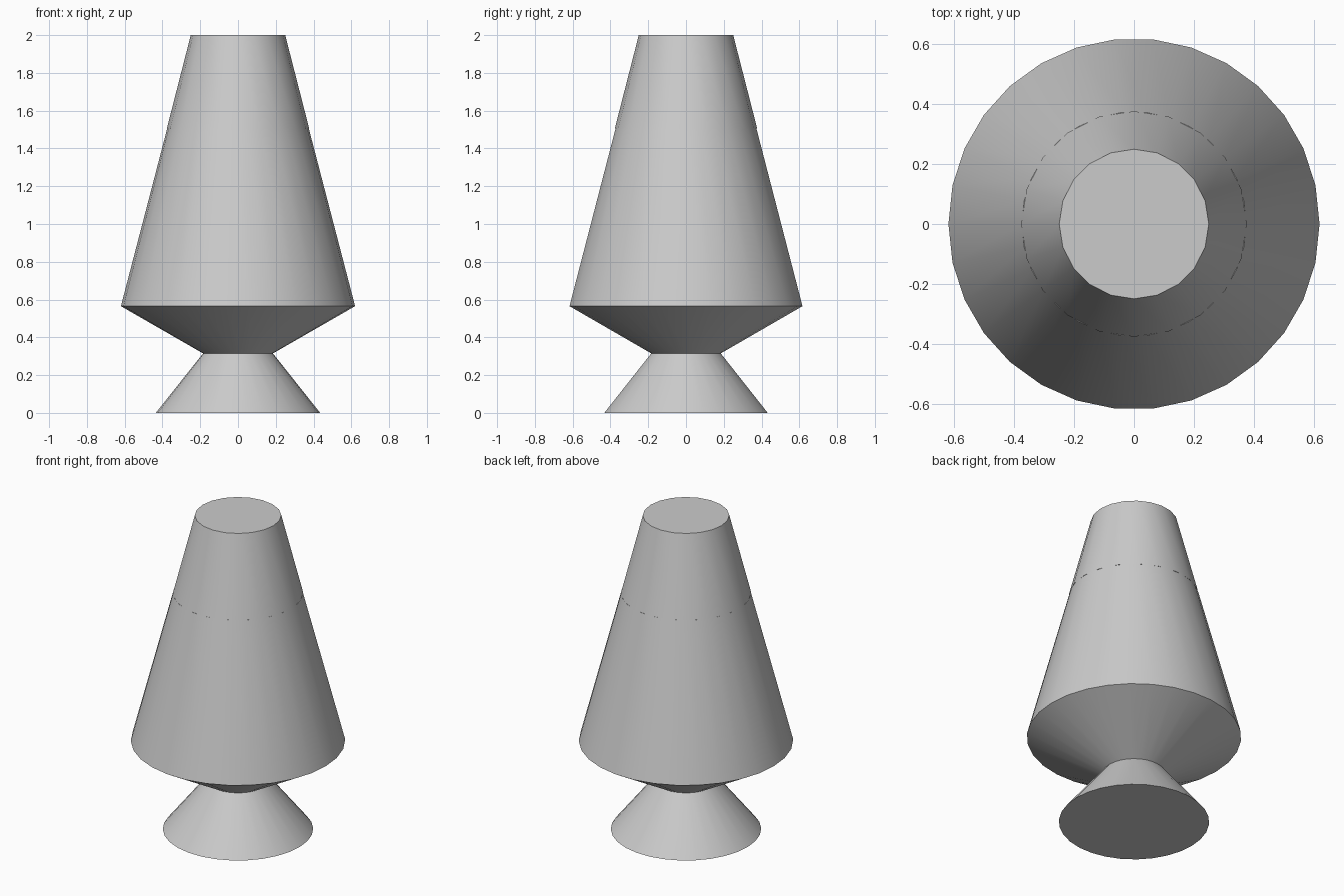
import bpy

cube = bpy.data.objects.get("Cube")
if cube:
    bpy.data.objects.remove(cube, do_unlink=True)

grey = bpy.data.materials.new("plain grey")
grey.use_nodes = True
colour = (0.6, 0.6, 0.6, 1)
grey.diffuse_color = colour
grey.node_tree.nodes["Principled BSDF"].inputs["Base Color"].default_value = colour


def frustum(name, sides, z_low, z_high, r_low, r_high):
    """Capped, smooth-sided cone section between two heights."""
    bpy.ops.mesh.primitive_cone_add(
        vertices=sides, radius1=r_low, radius2=r_high,
        depth=z_high - z_low, location=(0, 0, (z_low + z_high) / 2),
        rotation=(0, 0, 1.5707963))  # a corner of the ring lies on the x axis
    part = bpy.context.object
    part.name = name
    part.data.materials.append(grey)
    bpy.ops.object.shade_smooth_by_angle()
    return part


# Flared foot and the cup that holds the glass
frustum("lamp_foot", 30, 0, 0.315, 0.435, 0.185)
frustum("lamp_cup", 30, 0.315, 0.565, 0.185, 0.62)

# Tapering glass body, closed by a coarser cap
frustum("glass_body", 30, 0.565, 1.505, 0.62, 0.375)
frustum("top_cap", 20, 1.505, 2, 0.377, 0.25)
